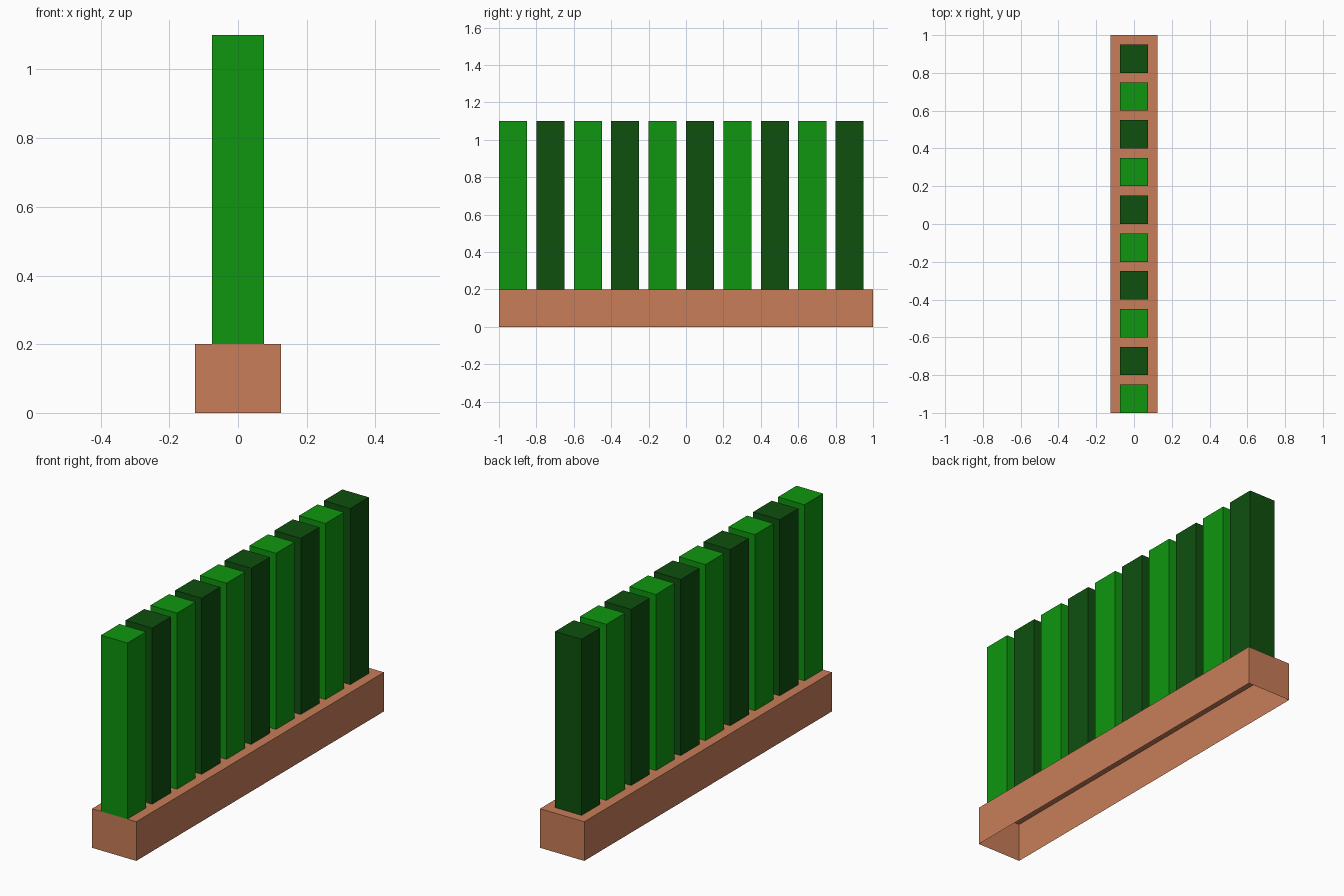
import bpy
import bmesh
from mathutils import Matrix, Vector

if "Cube" in bpy.data.objects:
    bpy.data.objects.remove(bpy.data.objects["Cube"])


def material(name, rgb):
    m = bpy.data.materials.new(name)
    m.diffuse_color = (*rgb, 1.0)
    m.use_nodes = True
    m.node_tree.nodes["Principled BSDF"].inputs["Base Color"].default_value = m.diffuse_color
    return m


terracotta = material("terracotta", (0.578, 0.205, 0.098))
light_green = material("light green", (0.0045, 0.305, 0.0045))
dark_green = material("dark green", (0.0045, 0.08, 0.0045))


def open_box(name, size, centre, mat):
    """Box with its underside left open."""
    bm = bmesh.new()
    bmesh.ops.create_cube(
        bm, size=1.0,
        matrix=Matrix.Translation(centre) @ Matrix.Diagonal((*size, 1.0)))
    bm.normal_update()
    bottom = [f for f in bm.faces if f.normal.z < -0.5]
    bmesh.ops.delete(bm, geom=bottom, context='FACES_ONLY')
    mesh = bpy.data.meshes.new(name)
    bm.to_mesh(mesh)
    bm.free()
    mesh.materials.append(mat)
    obj = bpy.data.objects.new(name, mesh)
    bpy.context.collection.objects.link(obj)
    return obj


# Planter: thin shell, hollow from below
open_box("planter", (0.25, 2.0, 0.2), Vector((0, 0, 0.1)), terracotta)

# Row of square hedge columns in alternating greens, starting flush at the front
for i in range(10):
    open_box(f"hedge_column_{i + 1}", (0.15, 0.15, 0.9),
             Vector((0, -0.925 + 0.2 * i, 0.65)),
             dark_green if i % 2 else light_green)
